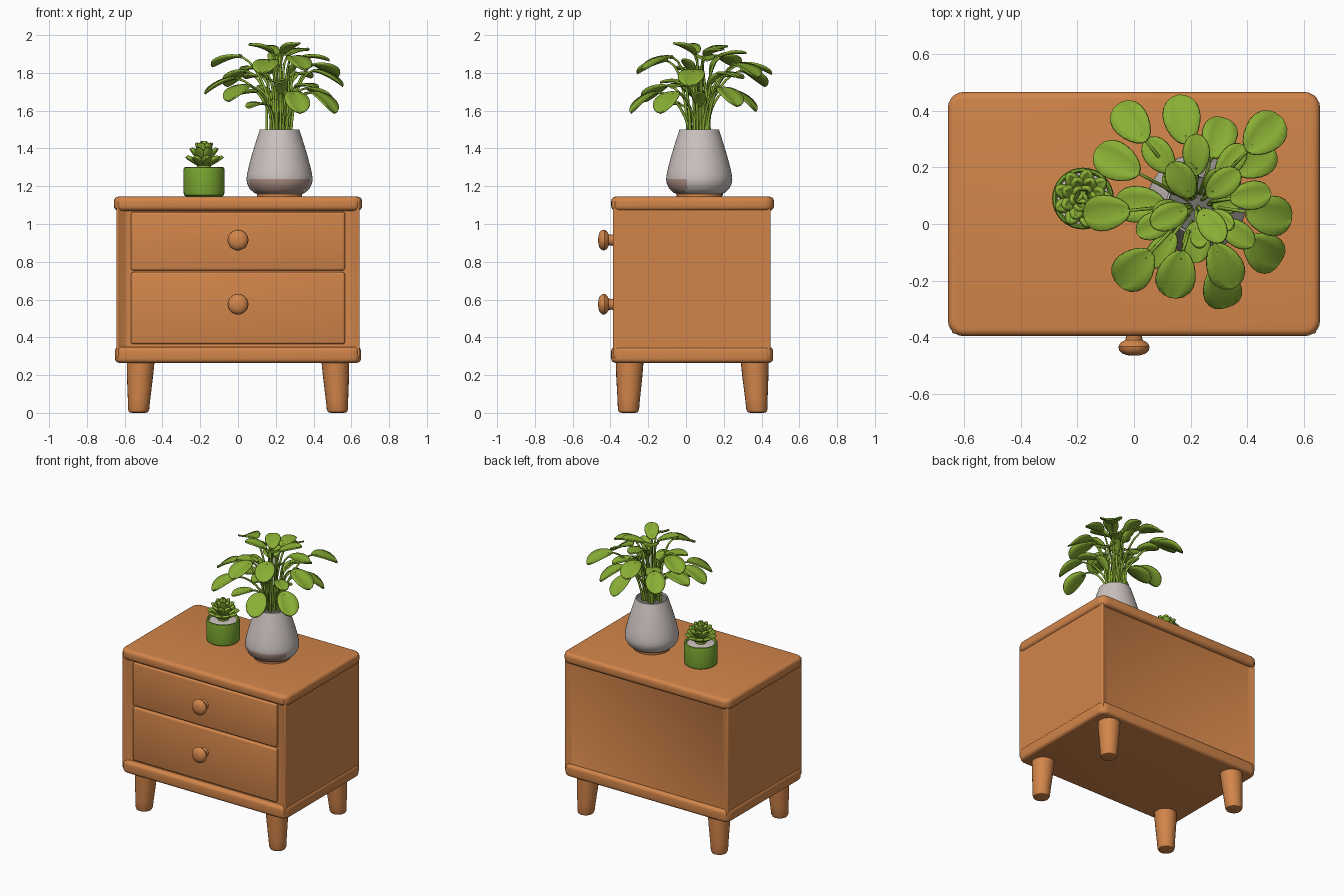
import bpy, bmesh, math, random
from mathutils import Vector

if "Cube" in bpy.data.objects:
    bpy.data.objects.remove(bpy.data.objects["Cube"])
random.seed(4)

def material(name, rgb):
    m = bpy.data.materials.new(name)
    m.diffuse_color = (*rgb, 1)
    m.use_nodes = True
    m.node_tree.nodes["Principled BSDF"].inputs["Base Color"].default_value = m.diffuse_color
    return m

WOOD = material("orange wood", (0.645, 0.235, 0.068))
LEAF = material("leaf green", (0.25, 0.43, 0.035))
POT = material("pot green", (0.19, 0.38, 0.03))
CERAMIC = material("pale ceramic", (0.60, 0.54, 0.52))
TAUPE = material("taupe glaze", (0.42, 0.28, 0.23))
SOIL = material("grey soil", (0.17, 0.16, 0.15))

def finish(name, bm, mats, smooth_angle=40):
    bmesh.ops.recalc_face_normals(bm, faces=bm.faces)
    me = bpy.data.meshes.new(name)
    bm.to_mesh(me)
    bm.free()
    ob = bpy.data.objects.new(name, me)
    bpy.context.collection.objects.link(ob)
    for m in mats:
        me.materials.append(m)
    bpy.ops.object.select_all(action='DESELECT')
    ob.select_set(True)
    bpy.context.view_layer.objects.active = ob
    bpy.ops.object.shade_smooth_by_angle(angle=math.radians(smooth_angle))
    return ob

def box(lo, hi):
    bm = bmesh.new()
    bmesh.ops.create_cube(bm, size=1)
    for v in bm.verts:
        v.co = [lo[i] + (v.co[i] + 0.5) * (hi[i] - lo[i]) for i in range(3)]
    return bm

def bevel(bm, edges, r, seg=4):
    bmesh.ops.bevel(bm, geom=edges, offset=r, segments=seg, profile=0.5, affect='EDGES')

def slab(name, lo, hi, corner, edge):
    bm = box(lo, hi)
    bevel(bm, [e for e in bm.edges if abs(e.verts[0].co.z - e.verts[1].co.z) > 0.01], corner, 5)
    bevel(bm, [e for e in bm.edges if abs(e.verts[0].co.z - e.verts[1].co.z) < 1e-4], edge)
    return finish(name, bm, [WOOD])

def rings_to_faces(bm, rings, cap=True):
    n = len(rings[0])
    for a, b in zip(rings, rings[1:]):
        for i in range(n):
            bm.faces.new((a[i], a[(i + 1) % n], b[(i + 1) % n], b[i]))
    if cap:
        bm.faces.new(rings[0])
        bm.faces.new(rings[-1])

def lathe(name, profile, base, mats, top=None, n=32, axis='Z'):
    """Turn (radius, height) points; the axis may lean from base to top offset."""
    bm = bmesh.new()
    h = profile[-1][1] or 1
    rings = []
    for r, z in profile:
        lean = Vector(top or (0, 0)) * (z / h)
        ring = []
        for i in range(n):
            a = 2 * math.pi * i / n
            c, s = r * math.cos(a), r * math.sin(a)
            p = Vector((c + lean.x, s + lean.y, z)) if axis == 'Z' else Vector((c, -z, s))
            ring.append(bm.verts.new(Vector(base) + p))
        rings.append(ring)
    rings_to_faces(bm, rings)
    return finish(name, bm, mats)

# Cabinet
slab("cabinet_top", (-0.657, -0.396, 1.07), (0.657, 0.466, 1.145), 0.055, 0.025)
slab("cabinet_base", (-0.651, -0.396, 0.265), (0.651, 0.461, 0.35), 0.05, 0.022)
bm = box((-0.643, -0.392, 0.29), (0.643, 0.453, 1.135))
for sign, width, depth in ((-1, 0.07, -0.035), (1, 0.055, -0.018)):
    bm.faces.ensure_lookup_table()
    face = max(bm.faces, key=lambda f: sign * f.calc_center_median().y)
    bmesh.ops.inset_region(bm, faces=[face], thickness=width, depth=0)
    bmesh.ops.translate(bm, verts=face.verts, vec=(0, sign * depth, 0))
body = finish("cabinet_body", bm, [WOOD])
mod = body.modifiers.new("soft edges", 'BEVEL')
mod.width, mod.segments = 0.012, 3

# Drawers and knobs
for name, z0, z1, kz in (("lower", 0.364, 0.745, 0.575), ("upper", 0.754, 1.064, 0.915)):
    bm = box((-0.566, -0.381, z0), (0.566, -0.34, z1))
    bevel(bm, list(bm.edges), 0.012, 3)
    finish(name + "_drawer", bm, [WOOD])
    lathe(name + "_knob", [(0.034, 0), (0.028, 0.014), (0.03, 0.03), (0.047, 0.04), (0.055, 0.053),
          (0.053, 0.066), (0.04, 0.079), (0.02, 0.085), (0.006, 0.086)],
          (0, -0.379, kz), [WOOD], axis='Y')

# Legs, leaning slightly outward toward the foot
for sx, side in ((-1, "left"), (1, "right")):
    for y, dy, end in ((-0.305, 0.007, "front"), (0.376, -0.013, "back")):
        lathe(f"{end}_{side}_leg", [(0.035, 0), (0.05, 0.004), (0.056, 0.018), (0.06, 0.08),
              (0.069, 0.19), (0.074, 0.28)], (sx * 0.527, y, 0), [WOOD], (-sx * 0.012, dy), 24)

# Vase with a glazed patch at the front of its lower body
VX, VY, Z = 0.22, 0.07, 1.145
vase = lathe("vase", [(0.115, 0.012), (0.135, 0.02), (0.157, 0.04), (0.172, 0.07), (0.175, 0.092),
             (0.172, 0.12), (0.163, 0.16), (0.147, 0.22), (0.127, 0.285), (0.11, 0.338), (0.105, 0.354),
             (0.098, 0.355), (0.095, 0.335)], (VX, VY, Z), [CERAMIC, TAUPE], n=48)
for f in vase.data.polygons:
    if Z + 0.02 < f.center.z < Z + 0.09 and f.normal.y < -0.35:
        f.material_index = 1
lathe("vase_foot", [(0.12, -0.005), (0.12, 0.013)], (VX, VY, Z), [WOOD])
lathe("vase_soil", [(0.096, 0.33), (0.096, 0.342)], (VX, VY, Z), [SOIL])

# Leaf helpers
def blade(bm, base, d, pitch, length, width, bend, cup, point=1.0, n=10):
    d = Vector((d[0], d[1], 0)).normalized()
    up = Vector((0, 0, 1))
    t = d * math.cos(pitch) + up * math.sin(pitch)
    side = d.cross(up)
    nrm = side.cross(t)
    rows, verts = [], []
    for k in range(n + 1):
        a = math.pi * k / n
        u = (1 - math.cos(a)) / 2
        w = 0.5 * width * max(math.sin(a), 0) ** point * (0.8 + 0.35 * u)
        row = []
        for s in (-1, -0.5, 0, 0.5, 1):
            lift = cup * w * s * s - bend * length * u * u
            row.append(bm.verts.new(base + t * length * u + side * s * w + nrm * lift))
        rows.append(row)
        verts += row
    for a, b in zip(rows, rows[1:]):
        for i in range(4):
            bm.faces.new((a[i], a[i + 1], b[i + 1], b[i]))
    bmesh.ops.remove_doubles(bm, verts=verts, dist=1e-5)
    return t

def stem(bm, p0, p1, p2, p3, r=0.008):
    rings = []
    for k in range(9):
        u = k / 8
        v = 1 - u
        c = p0 * v**3 + p1 * 3 * v * v * u + p2 * 3 * v * u * u + p3 * u**3
        tan = ((p1 - p0) * v * v + (p2 - p1) * 2 * u * v + (p3 - p2) * u * u).normalized()
        a = tan.cross(Vector((0.31, 0.95, 0.05))).normalized()
        b = tan.cross(a)
        rr = r * (1 - 0.3 * u)
        rings.append([bm.verts.new(c + a * rr * math.cos(q * math.pi / 3) + b * rr * math.sin(q * math.pi / 3))
                      for q in range(6)])
    rings_to_faces(bm, rings)

def thicken(ob, amount):
    m = ob.modifiers.new("thickness", 'SOLIDIFY')
    m.thickness, m.offset = amount, 0

# Leafy plant: leaf centre x, y, z and pitch in degrees
OUTER = [(-0.01, 0.36, 1.79, -15), (0.17, 0.37, 1.84, -5), (0.30, 0.31, 1.67, -25), (0.46, 0.32, 1.83, -10),
         (0.43, 0.23, 1.69, -20), (-0.06, 0.22, 1.88, -5), (-0.10, 0.04, 1.75, -15), (0.02, 0.07, 1.70, 0),
         (0.48, 0.03, 1.79, -15), (0.46, -0.10, 1.66, -25), (0.32, -0.15, 1.87, -10), (0.15, -0.18, 1.85, -10),
         (0.0, -0.16, 1.71, -15), (0.31, -0.23, 1.66, -25)]
INNER = [(0.08, 0.0, 1.83, 15), (0.27, 0.0, 1.94, 35), (0.17, 0.15, 1.93, 30), (0.31, 0.14, 1.92, 25),
         (0.41, 0.10, 1.89, 5), (0.09, 0.24, 1.79, 10), (0.22, 0.24, 1.91, 20), (0.13, 0.03, 1.94, 30),
         (0.36, -0.03, 1.74, 10), (0.22, -0.06, 1.76, 15), (0.34, 0.22, 1.80, 5), (0.10, -0.09, 1.64, 5)]
leaves, stems = bmesh.new(), bmesh.new()
for group, length, width in ((OUTER, 0.18, 0.135), (INNER, 0.145, 0.095)):
    for x, y, z, deg in group:
        pitch = math.radians(deg)
        d = Vector((x - VX, y - VY, 0)).normalized()
        t = d * math.cos(pitch) + Vector((0, 0, math.sin(pitch)))
        base = Vector((x, y, z)) - t * length * 0.5
        blade(leaves, base, d, pitch, length, width * random.uniform(0.92, 1.08), 0.22, 0.25)
        root = Vector((VX, VY, 1.48)) + d * random.uniform(0.02, 0.07)
        h = base.z - root.z
        stem(stems, root, root + Vector((0, 0, 0.5 * h)) + d * 0.01, base - t * 0.07 + Vector((0, 0, 0.01)),
             base + t * 0.03)
# Young upright shoots in the middle
for i in range(7):
    a = i * 2.4
    d = Vector((math.cos(a), math.sin(a), 0))
    root = Vector((VX, VY, 1.48)) + d * 0.045
    tip = Vector((VX, VY, 1.62 + 0.035 * i)) + d * 0.06
    stem(stems, root, root + Vector((0, 0, 0.06)), tip - Vector((0, 0, 0.06)), tip)
    blade(leaves, tip, d, math.radians(50), 0.12, 0.07, 0.2, 0.3)
thicken(finish("plant_leaves", leaves, [LEAF], 80), 0.009)
finish("plant_stems", stems, [LEAF], 80)

# Small pot with a succulent
SX, SY = -0.18, 0.09
lathe("small_pot", [(0.095, 0), (0.106, 0.008), (0.109, 0.03), (0.109, 0.14), (0.106, 0.153), (0.098, 0.156),
      (0.092, 0.15), (0.09, 0.13)], (SX, SY, Z), [POT])
lathe("small_pot_pebbles", [(0.092, 0.125), (0.092, 0.142), (0.05, 0.15)], (SX, SY, Z), [CERAMIC])
lathe("succulent_core", [(0.035, 0.14), (0.04, 0.18), (0.025, 0.23)], (SX, SY, Z), [LEAF], n=12)
bm = bmesh.new()
for count, deg, length, z, r, off in ((9, 22, 0.092, 1.31, 0.02, 0), (8, 42, 0.092, 1.33, 0.015, 0.35),
                                      (6, 60, 0.085, 1.35, 0.01, 0.1), (3, 78, 0.072, 1.365, 0.005, 0.5)):
    for i in range(count):
        a = off + 2 * math.pi * i / count
        d = Vector((math.cos(a), math.sin(a), 0))
        blade(bm, Vector((SX, SY, z)) + d * r, d, math.radians(deg), length, 0.05, -0.15, 0.35, 1.25, 8)
thicken(finish("succulent_leaves", bm, [LEAF], 80), 0.016)
